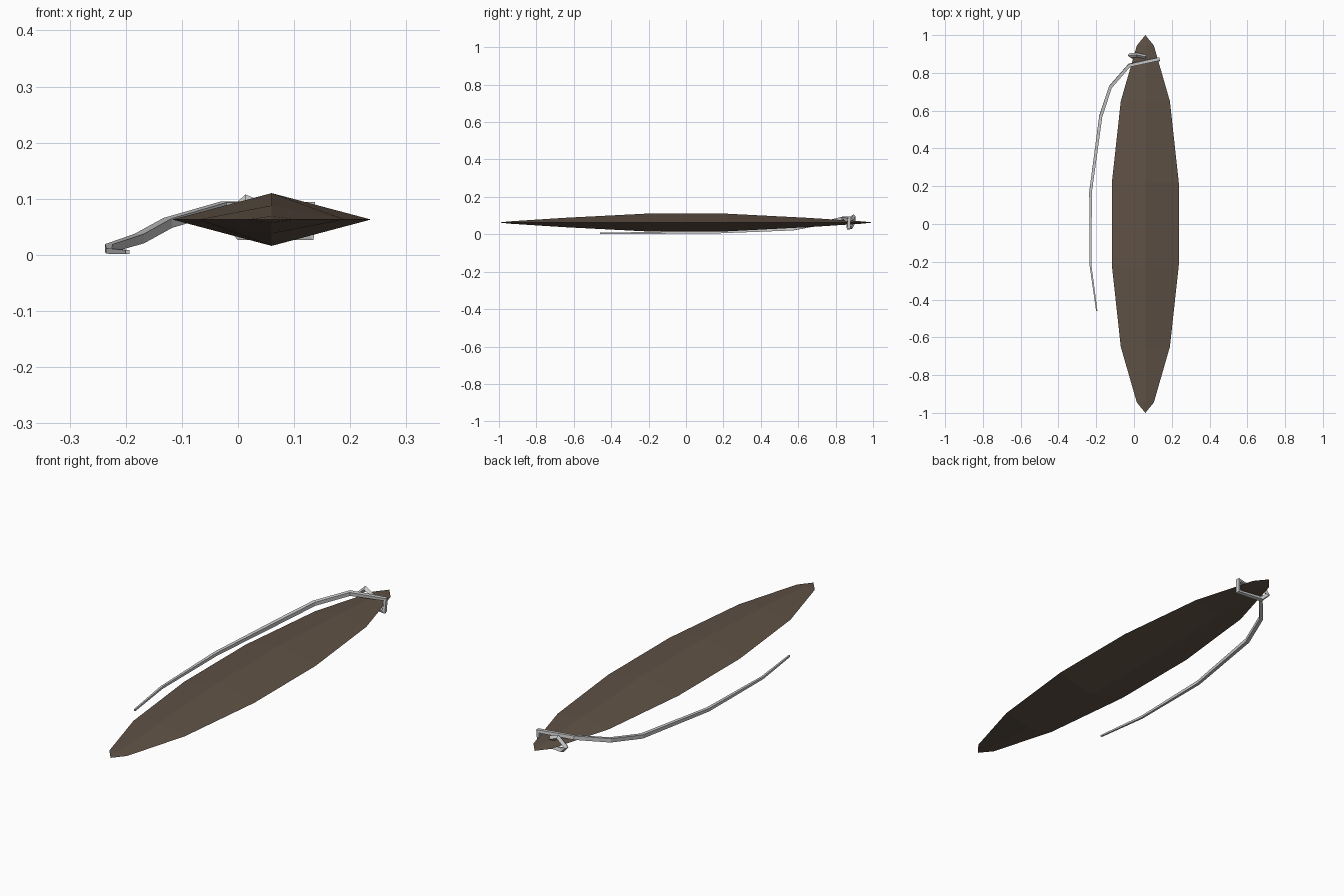
import bpy, bmesh

if "Cube" in bpy.data.objects:
    bpy.data.objects.remove(bpy.data.objects["Cube"])

def material(name, rgb):
    m = bpy.data.materials.new(name)
    m.diffuse_color = (*rgb, 1)
    m.use_nodes = True
    m.node_tree.nodes["Principled BSDF"].inputs["Base Color"].default_value = m.diffuse_color
    return m

# board: diamond cross-sections swept along y, pointed at both ends
CX, CZ = 0.06, 0.063
half = [(0.22, 0.177, 0.047), (0.65, 0.13, 0.025), (0.945, 0.045, 0.006)]
stations = [(-y, w, t) for y, w, t in reversed(half)] + half
bm = bmesh.new()
rings = [[bm.verts.new((CX + w * a, y, CZ + t * b))
          for a, b in ((1, 0), (0, 1), (-1, 0), (0, -1))] for y, w, t in stations]
for r, s in zip(rings, rings[1:]):
    for i in range(4):
        j = (i + 1) % 4
        bm.faces.new((r[i], r[j], s[j], s[i]))
for y, ring in ((-1, rings[0]), (1, rings[-1])):
    tip = bm.verts.new((CX, y, CZ))
    for i in range(4):
        bm.faces.new((ring[i], ring[(i + 1) % 4], tip))
bmesh.ops.recalc_face_normals(bm, faces=bm.faces)
mesh = bpy.data.meshes.new("board")
bm.to_mesh(mesh)
bm.free()
mesh.materials.append(material("dark_wood", (0.115, 0.083, 0.06)))
bpy.context.collection.objects.link(bpy.data.objects.new("board", mesh))

# cord: square-section strap lying beside the board and wrapped round its end
path = [(-0.197, -0.46, 0.005, 0.005), (-0.230, -0.22, 0.007, 0.007),
        (-0.230, 0.17, 0.012, 0.010), (-0.176, 0.57, 0.029, 0.012),
        (-0.125, 0.725, 0.057, 0.012), (-0.025, 0.84, 0.086, 0.012),
        (0.130, 0.873, 0.088, 0.012), (0.128, 0.868, 0.034, 0.012),
        (0.005, 0.88, 0.036, 0.012), (-0.022, 0.893, 0.062, 0.012),
        (0.015, 0.895, 0.096, 0.012), (0.060, 0.885, 0.076, 0.011)]
curve = bpy.data.curves.new("cord", "CURVE")
curve.dimensions = "3D"
curve.bevel_depth = 1.0
curve.bevel_resolution = 0
curve.use_fill_caps = True
sp = curve.splines.new("POLY")
sp.points.add(len(path) - 1)
for p, (x, y, z, r) in zip(sp.points, path):
    p.co = (x, y, z, 1)
    p.radius = r
    p.tilt = 0.785
sp.use_smooth = False
cord = bpy.data.objects.new("cord", curve)
bpy.context.collection.objects.link(cord)
